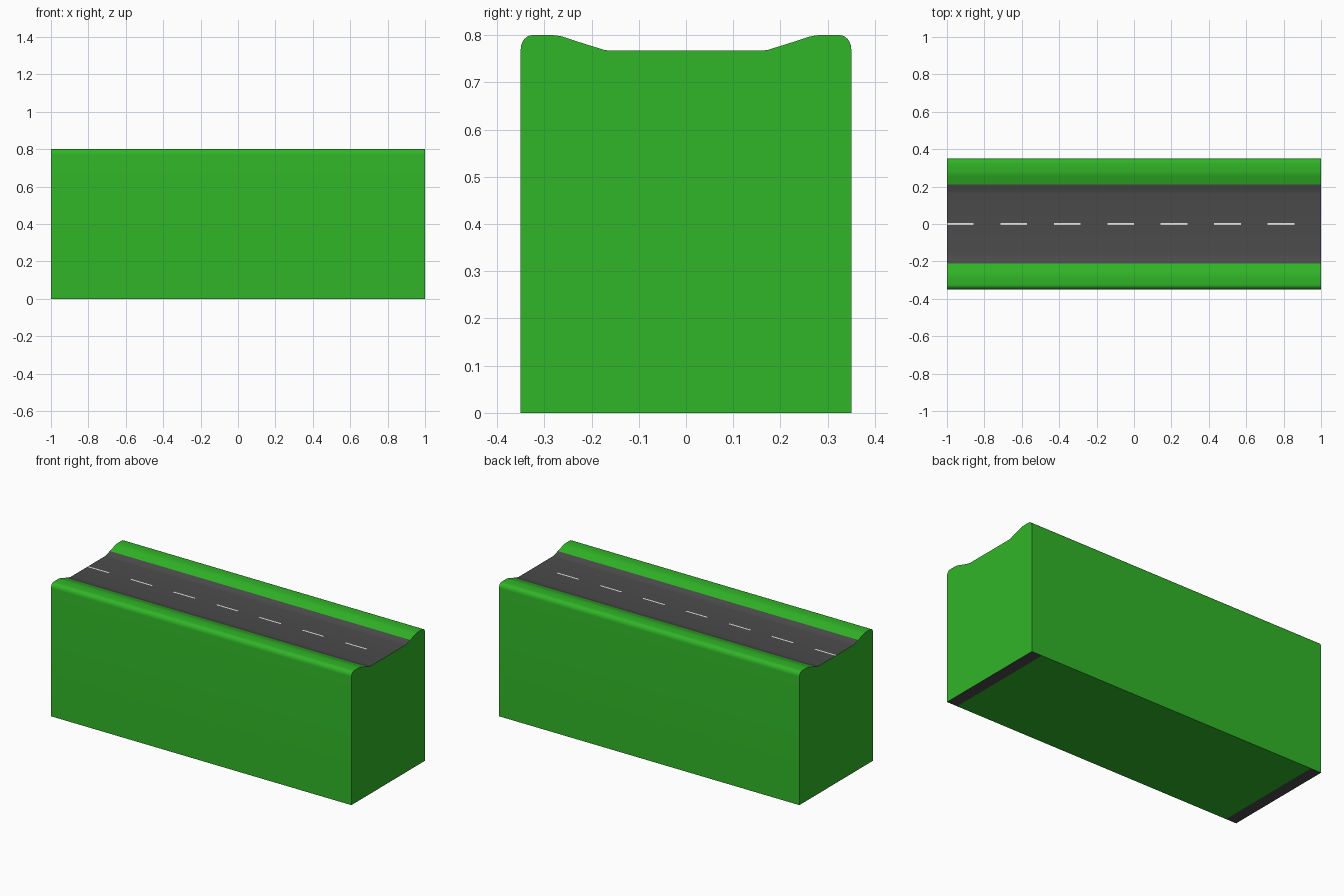
import bpy
import bmesh
import math
from mathutils import Vector

cube = bpy.data.objects.get("Cube")
if cube:
    bpy.data.objects.remove(cube, do_unlink=True)


def material(name, rgb):
    mat = bpy.data.materials.new(name)
    mat.use_nodes = True
    color = (*rgb, 1.0)
    mat.diffuse_color = color
    bsdf = next(n for n in mat.node_tree.nodes if n.type == "BSDF_PRINCIPLED")
    bsdf.inputs["Base Color"].default_value = color
    return mat


LENGTH, HALF_ROAD, HALF_DASH = 2.0, 0.21, 0.005
CELLS = 14          # dashes and gaps alternate along the road
END_STRIP = 0.07    # dark strips under both ends
GRASS, ASPHALT, PAINT = range(3)

# Half cross-section (y, z): base, wall, rounded shoulder, slope, road
half = [(0.35, 0.0), (0.35, 0.77)]
for i in range(1, 7):
    a = math.radians(15 * i)
    half.append((0.325 + 0.025 * math.cos(a), 0.77 + 0.03 * math.sin(a)))
half += [(0.283, 0.8), (0.273, 0.799), (0.262, 0.797), (0.25, 0.793),
         (HALF_ROAD, 0.78), (0.187, 0.773), (0.175, 0.769),
         (0.16, 0.767), (HALF_DASH, 0.767)]
profile = half + [(-y, z) for y, z in reversed(half)]

# Extrude the section along the road
bm = bmesh.new()
section = bm.faces.new([bm.verts.new((-LENGTH / 2, y, z)) for y, z in profile])
ext = bmesh.ops.extrude_face_region(bm, geom=[section], use_keep_orig=True)
moved = [g for g in ext["geom"] if isinstance(g, bmesh.types.BMVert)]
bmesh.ops.translate(bm, verts=moved, vec=(LENGTH, 0, 0))


def cut(x, faces):
    edges = {e for f in faces for e in f.edges}
    verts = {v for f in faces for v in f.verts}
    bmesh.ops.bisect_plane(bm, geom=list(verts) + list(edges) + list(faces),
                           plane_co=(x, 0, 0), plane_no=(1, 0, 0))


# Cuts for the dashes and the end strips
for x in [-1 + LENGTH * i / CELLS for i in range(1, CELLS)]:
    cut(x, bm.faces[:])
for x in (-1 + END_STRIP, 1 - END_STRIP):
    cut(x, bm.faces[:])
bmesh.ops.recalc_face_normals(bm, faces=bm.faces[:])

# Colour by position and direction
for f in bm.faces:
    c, n = f.calc_center_median(), f.normal
    f.material_index = GRASS
    if n.z > 0.5 and abs(c.y) < HALF_ROAD:
        dash = int((c.x + 1) / LENGTH * CELLS) % 2 == 0
        f.material_index = PAINT if dash and abs(c.y) < HALF_DASH else ASPHALT
    elif n.z < -0.5 and abs(c.x) > 1 - END_STRIP:
        f.material_index = ASPHALT

mesh = bpy.data.meshes.new("road_block")
bm.to_mesh(mesh)
bm.free()
mesh.materials.append(material("grass green", (0.03, 0.46, 0.02)))
mesh.materials.append(material("asphalt grey", (0.072, 0.07, 0.071)))
mesh.materials.append(material("line white", (0.8, 0.8, 0.8)))

block = bpy.data.objects.new("road_block", mesh)
bpy.context.collection.objects.link(block)
bpy.ops.object.select_all(action="DESELECT")
block.select_set(True)
bpy.context.view_layer.objects.active = block
bpy.ops.object.shade_smooth_by_angle(angle=math.radians(35))
